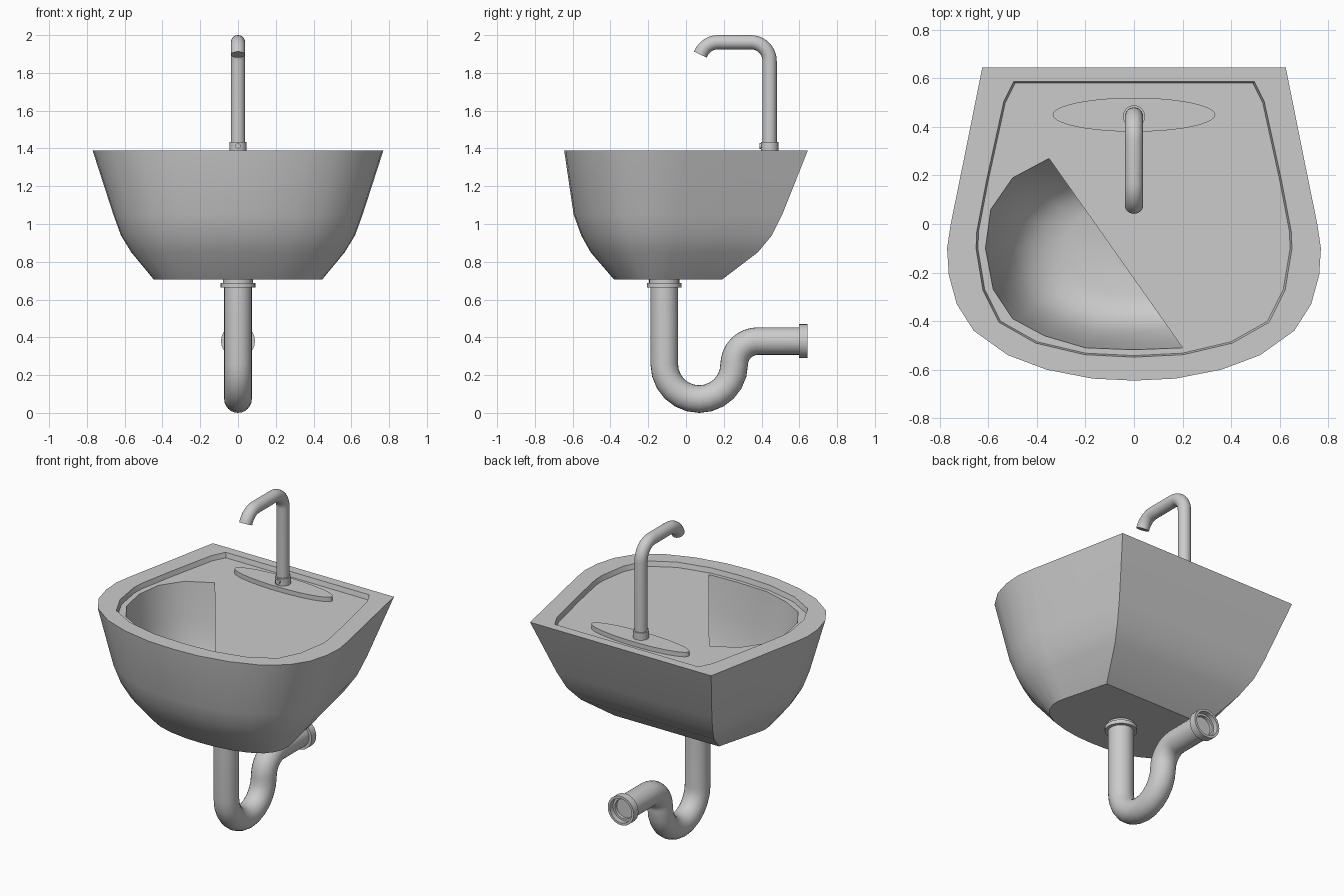
import bpy, bmesh, math
from mathutils import Vector

cube = bpy.data.objects.get("Cube")
if cube:
    bpy.data.objects.remove(cube, do_unlink=True)

grey = bpy.data.materials.new("light_grey")
grey.use_nodes = True
grey.diffuse_color = (0.6, 0.6, 0.6, 1)
grey.node_tree.nodes["Principled BSDF"].inputs["Base Color"].default_value = (0.6, 0.6, 0.6, 1)


def finish(name, bm):
    bmesh.ops.recalc_face_normals(bm, faces=bm.faces)
    mesh = bpy.data.meshes.new(name)
    bm.to_mesh(mesh)
    bm.free()
    mesh.materials.append(grey)
    ob = bpy.data.objects.new(name, mesh)
    bpy.context.collection.objects.link(ob)
    bpy.ops.object.select_all(action='DESELECT')
    ob.select_set(True)
    bpy.context.view_layer.objects.active = ob
    bpy.ops.object.shade_smooth_by_angle(angle=math.radians(35))
    return ob


def mirrored(half):
    """Close a right-hand outline (back to front) with its mirror image."""
    return half + [(-x, y) for x, y in reversed(half) if x > 0]


def ring(bm, points, z):
    return [bm.verts.new((x, y, z)) for x, y in points]


def bridge(bm, a, b):
    n = len(a)
    for i in range(n):
        j = (i + 1) % n
        bm.faces.new((a[i], a[j], b[j], b[i]))


def fill_between(bm, *loops):
    """Flat face with a hole, filled between closed vertex loops."""
    edges = []
    for loop in loops:
        for a, b in zip(loop, loop[1:] + loop[:1]):
            edges.append(bm.edges.get((a, b)) or bm.edges.new((a, b)))
    bmesh.ops.triangle_fill(bm, use_beauty=True, edges=edges, normal=(0, 0, 1))


def tube(name, path, axis=None, caps=True, sides=24):
    """Sweep a circle along (y, z, radius) points in the middle plane."""
    bm = bmesh.new()
    pts = [Vector((0, y, z)) for y, z, r in path]
    rings = []
    for i, p in enumerate(pts):
        t = Vector(axis) if axis else pts[min(i + 1, len(pts) - 1)] - pts[max(i - 1, 0)]
        t.normalize()
        n = Vector((0, -t.z, t.y))
        r = path[i][2]
        rings.append([bm.verts.new(p + n * r * math.sin(a) + Vector((r * math.cos(a), 0, 0)))
                      for a in (math.tau * k / sides for k in range(sides))])
    for a, b in zip(rings, rings[1:]):
        bridge(bm, a, b)
    if caps:
        bm.faces.new(rings[0])
        bm.faces.new(rings[-1])
    return finish(name, bm)


def arc(cy, cz, rad, start, end, r, n=10):
    out = []
    for i in range(n + 1):
        a = math.radians(start + (end - start) * i / n)
        out.append((cy + rad * math.cos(a), cz + rad * math.sin(a), r))
    return out


# Basin outlines
outer = mirrored([(.625, .645), (.69, .32), (.755, 0), (.77, -.1), (.763, -.21), (.73, -.33),
                  (.66, -.44), (.52, -.54), (.36, -.6), (.17, -.637), (0, -.645)])
recess = mirrored([(.49, .58), (.53, .5), (.6, .18), (.64, -.03), (.643, -.1), (.615, -.27),
                   (.55, -.4), (.4, -.485), (.2, -.532), (0, -.542)])
opening = mirrored([(0, .3), (.18, .3), (.35, .27), (.5, .19), (.59, .06), (.612, -.1),
                    (.58, -.27), (.5, -.39), (.37, -.46), (.2, -.51), (0, -.518)])
TOP, DECK = 1.39, 1.36

# Basin shell: levels as height, half width, front and back
bm = bmesh.new()
levels = [(TOP, .77, -.645, .645), (1.05, .66, -.595, .51), (.94, .62, -.555, .455),
          (.85, .565, -.505, .38), (.705, .445, -.38, .19)]
shell = []
for z, w, front, back in levels:
    pts = [(x * w / .77, front + (back - front) * (y + .645) / 1.29) for x, y in outer]
    shell.append(ring(bm, pts, z))
for a, b in zip(shell, shell[1:]):
    bridge(bm, a, b)
bm.faces.new(shell[-1])

# Rim and step down to the deck
step = ring(bm, [(x * 1.012, y * 1.012) for x, y in recess], TOP)
deck = ring(bm, recess, DECK)
fill_between(bm, shell[0], step)
bridge(bm, step, deck)

# Bowl, rounded towards the floor
bowl = []
for z, s in [(DECK, 1), (1.15, .95), (1.0, .89), (.9, .82), (.82, .73), (.77, .6), (.75, .45)]:
    bowl.append(ring(bm, [(x * s, -.11 + (y + .11) * s) for x, y in opening], z))
for a, b in zip(bowl, bowl[1:]):
    bridge(bm, a, b)
bm.faces.new(bowl[-1])

# Deck, covering the bowl to the right of a diagonal edge
first, last = opening.index((.2, -.51)), opening.index((-.35, .27))
fill_between(bm, deck, bowl[0][first:last + 1])
finish("basin", bm)

# Oval tap plate
bm = bmesh.new()
oval = [(.335 * math.cos(math.tau * i / 40), .45 + .07 * math.sin(math.tau * i / 40)) for i in range(40)]
low, high = ring(bm, oval, DECK - .005), ring(bm, oval, 1.388)
bridge(bm, low, high)
bm.faces.new(high)
bm.faces.new(low)
finish("tap_plate", bm)

# Tap
R = .0375
tube("tap_spout", [(.443, 1.385, R)] + arc(.343, 1.8625, .1, 0, 90, R)
     + arc(.17, 1.8625, .1, 90, 160, R, 7))
UP, BACK = (0, 0, 1), (0, 1, 0)
tube("tap_collar", [(.443, 1.385, .046), (.443, 1.433, .046)], UP)
tube("tap_button", [(.388, 1.413, .015), (.41, 1.413, .015)], BACK, sides=12)

# Drain and waste pipe
tube("drain_plate", [(-.115, .745, .08), (-.115, .755, .08)], UP)
tube("waste_collar", [(-.115, .71, .08), (-.115, .688, .08), (-.115, .688, .092),
                      (-.115, .664, .092), (-.115, .664, .07)], UP)
P = .073
tube("waste_trap", [(-.115, .7, P)] + arc(.07, .258, .185, 180, 360, P, 12)
     + arc(.38, .255, .125, 180, 90, P, 8) + [(.62, .38, P)], caps=False)
tube("outlet_ring", [(.597, .38, .07), (.597, .38, .09), (.643, .38, .09), (.643, .38, .075),
                     (.615, .38, .075), (.615, .38, .06), (.45, .38, .06)], BACK)
